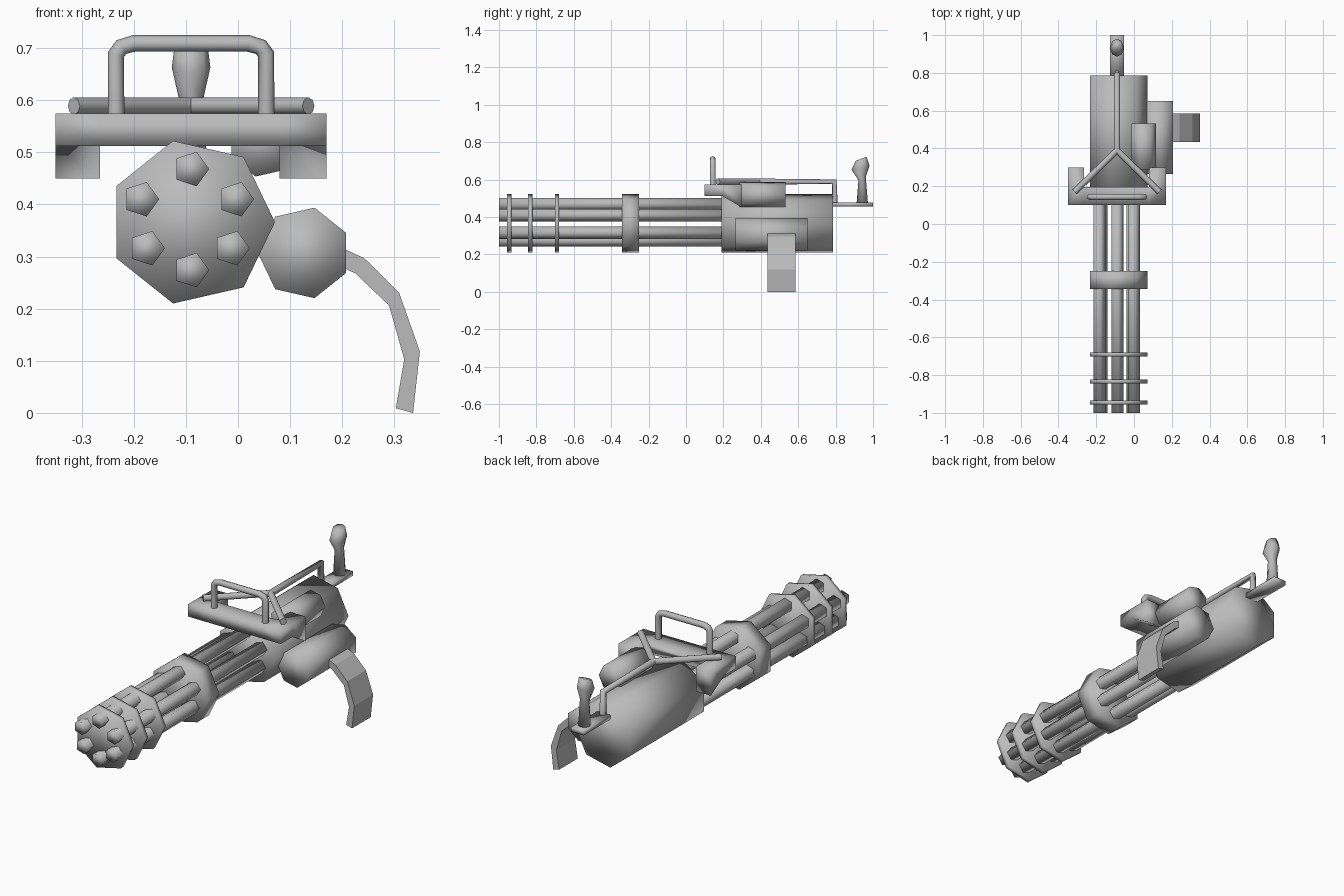
import bpy, bmesh, math
from mathutils import Vector

if "Cube" in bpy.data.objects:
    bpy.data.objects.remove(bpy.data.objects["Cube"])

grey = bpy.data.materials.new("grey_metal")
grey.diffuse_color = (0.5, 0.5, 0.5, 1)
grey.use_nodes = True
grey.node_tree.nodes["Principled BSDF"].inputs["Base Color"].default_value = grey.diffuse_color

CX, CZ = -0.089, 0.366      # axis of the barrel cluster


def finish(name, bm, smooth=True):
    bmesh.ops.recalc_face_normals(bm, faces=bm.faces[:])
    for f in bm.faces:
        f.smooth = smooth
    me = bpy.data.meshes.new(name)
    bm.to_mesh(me)
    bm.free()
    me.materials.append(grey)
    ob = bpy.data.objects.new(name, me)
    bpy.context.collection.objects.link(ob)
    return ob


def loft(name, rings, smooth=True):
    """Skin a list of equal-sized point rings and cap both ends."""
    bm = bmesh.new()
    vs = [[bm.verts.new(p) for p in ring] for ring in rings]
    n = len(vs[0])
    for a, b in zip(vs, vs[1:]):
        for i in range(n):
            j = (i + 1) % n
            bm.faces.new((a[i], a[j], b[j], b[i]))
    bm.faces.new(vs[0])
    bm.faces.new(vs[-1])
    return finish(name, bm, smooth)


def prism(name, x, z, r, sides, y0, y1, start=0.0):
    """Few-sided cylinder along y."""
    pts = [(x + r * math.cos(start + math.tau * i / sides),
            z + r * math.sin(start + math.tau * i / sides)) for i in range(sides)]
    return loft(name, [[(px, y, pz) for px, pz in pts] for y in (y0, y1)])


def tube(name, paths, r):
    """Round bars along one or more point paths."""
    cu = bpy.data.curves.new(name, 'CURVE')
    cu.dimensions = '3D'
    cu.bevel_depth = r
    cu.bevel_resolution = 2
    cu.use_fill_caps = True
    for path in paths:
        sp = cu.splines.new('POLY')
        sp.points.add(len(path) - 1)
        for p, co in zip(sp.points, path):
            p.co = (*co, 1)
    cu.materials.append(grey)
    ob = bpy.data.objects.new(name, cu)
    bpy.context.collection.objects.link(ob)
    bpy.ops.object.select_all(action='DESELECT')
    ob.select_set(True)
    bpy.context.view_layer.objects.active = ob
    bpy.ops.object.convert(target='MESH')
    return bpy.context.object


# rear housing, clamp ring and thin barrel discs
prism("housing", CX, CZ, 0.16, 7, 0.19, 0.785)
prism("clamp_ring", CX, CZ, 0.16, 7, -0.343, -0.25)
for i, y in enumerate((-0.945, -0.833, -0.69)):
    prism(f"barrel_disc_{i + 1}", CX, CZ, 0.16, 7, y - 0.011, y + 0.011)

# six barrels
for i, (x, z) in enumerate([(-0.09, 0.468), (-0.004, 0.41), (-0.012, 0.316),
                            (-0.09, 0.274), (-0.175, 0.316), (-0.186, 0.41)]):
    prism(f"barrel_{i + 1}", x, z, 0.0347, 5, -1.0, 0.22)

# side drum and small upper drum
prism("side_drum", 0.127, 0.307, 0.089, 7, 0.265, 0.65, math.pi)
prism("upper_drum", 0.049, 0.52, 0.068, 7, 0.287, 0.533)

# curved feed belt hanging from the side drum
outer = [(0.17, 0.325), (0.205, 0.314), (0.242, 0.297), (0.309, 0.231), (0.349, 0.118), (0.336, 0.0)]
inner = [(0.17, 0.29), (0.205, 0.277), (0.225, 0.268), (0.29, 0.206), (0.319, 0.103), (0.303, 0.009)]
loft("feed_belt", [[(o[0], 0.435, o[1]), (o[0], 0.585, o[1]), (i[0], 0.585, i[1]), (i[0], 0.435, i[1])]
                   for o, i in zip(outer, inner)], smooth=False)

# U-shaped front bracket, arms deepening to the back
bm = bmesh.new()
xs, ys = (-0.35, -0.265, 0.08, 0.17), (0.1, 0.195, 0.3)
grid = {}


def corner(i, j):
    if (i, j) not in grid:
        grid[i, j] = bm.verts.new((xs[i], ys[j], 0.575))
    return grid[i, j]


for i, j in ((0, 0), (1, 0), (2, 0), (0, 1), (2, 1)):
    bm.faces.new((corner(i, j), corner(i + 1, j), corner(i + 1, j + 1), corner(i, j + 1)))
ext = bmesh.ops.extrude_face_region(bm, geom=bm.faces[:])
for v in ext["geom"]:
    if isinstance(v, bmesh.types.BMVert):
        v.co.z = 0.512 if v.co.y < 0.25 else 0.45
finish("front_bracket", bm)

# carrying handle on the bracket
hy = 0.143
left = [(-0.234, hy, 0.56), (-0.234, hy, 0.688), (-0.224, hy, 0.702), (-0.2, hy, 0.709)]
right = [(2 * -0.09 - x, y, z) for x, y, z in reversed(left)]
tube("carry_handle", [left + right], 0.016)

# Y-shaped top frame running back and down to the grip plate
tube("top_frame", [
    [(-0.09, 0.385, 0.589), (-0.09, 0.793, 0.589), (-0.09, 0.795, 0.465)],
    [(-0.09, 0.39, 0.589), (-0.315, 0.17, 0.589)],
    [(-0.09, 0.39, 0.589), (0.135, 0.17, 0.589)]], 0.0165)

# grip plate
loft("grip_plate", [[(-0.126, y, 0.456), (-0.053, y, 0.456), (-0.053, y, 0.478), (-0.126, y, 0.478)]
                    for y in (0.78, 1.0)])

# rear grip: each section is front point, back point (y, z) and half width
rings = []
for f, b, hx in [((0.912, 0.47), (0.973, 0.47), 0.03), ((0.922, 0.597), (0.961, 0.614), 0.024),
                 ((0.885, 0.652), (0.981, 0.674), 0.037), ((0.906, 0.70), (0.965, 0.722), 0.031)]:
    f, b = Vector((-0.09, *f)), Vector((-0.09, *b))
    mid, half = (f + b) / 2, (b - f) / 2
    rings.append([mid + half * math.cos(a) + Vector((hx * math.sin(a), 0, 0))
                  for a in (math.tau * k / 8 for k in range(8))])
loft("rear_grip", rings)
